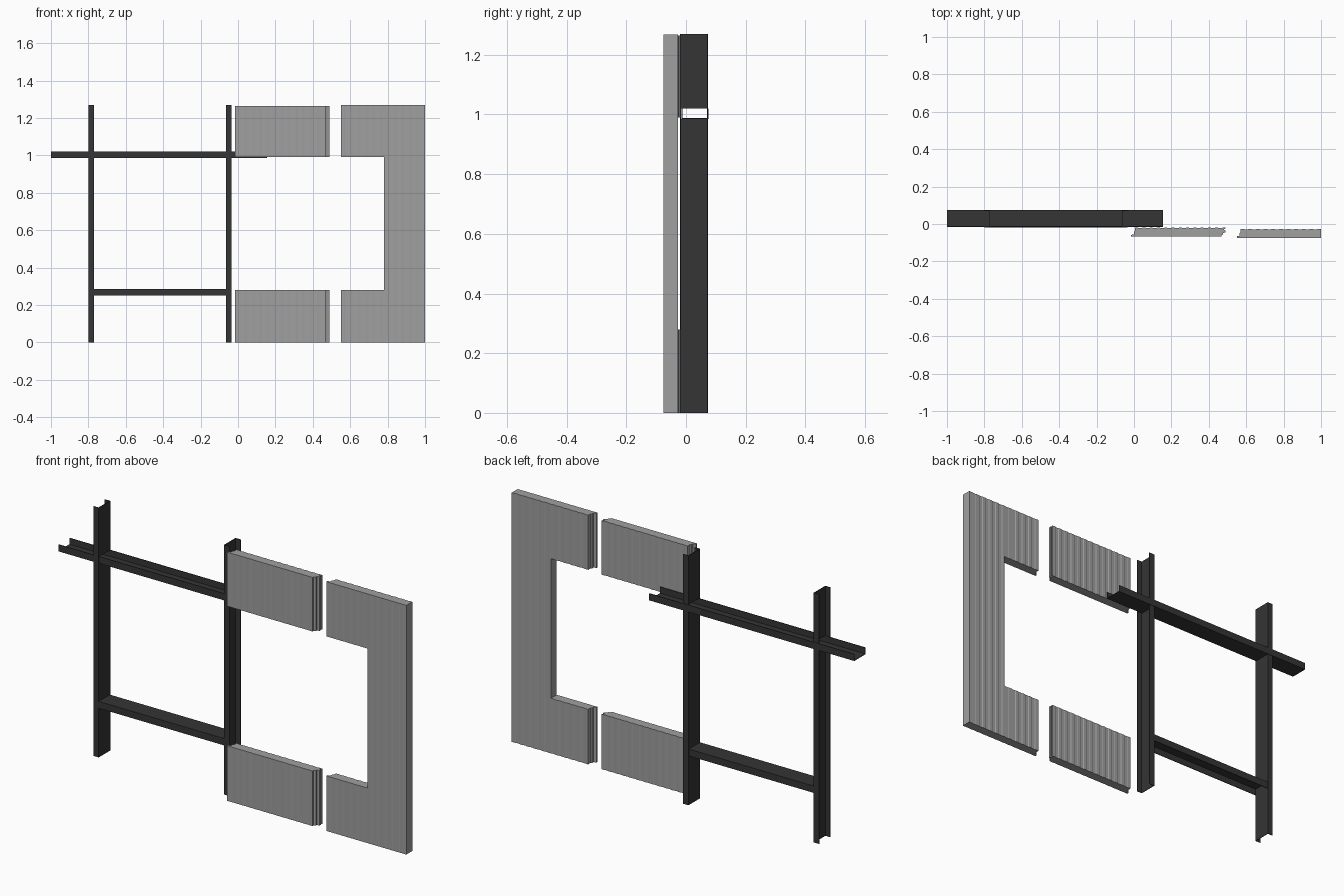
import bpy
import bmesh
from mathutils import Vector

cube = bpy.data.objects.get("Cube")
if cube:
    bpy.data.objects.remove(cube, do_unlink=True)


def material(name, value):
    m = bpy.data.materials.new(name)
    m.use_nodes = True
    colour = (value, value, value, 1)
    m.diffuse_color = colour
    m.node_tree.nodes["Principled BSDF"].inputs["Base Color"].default_value = colour
    return m


STEEL = material("dark_steel", 0.035)
PANEL = material("panel_grey", 0.35)
HEIGHT = 1.27
THICK = 0.003


def extrude(name, profile, axis, start, end, mat):
    """Sweep a closed profile along x (points are y, z) or z (points are x, y)."""
    bm = bmesh.new()
    place = (lambda a, b: (start, a, b)) if axis == "x" else (lambda a, b: (a, b, start))
    face = bm.faces.new([bm.verts.new(place(a, b)) for a, b in profile])
    swept = bmesh.ops.extrude_face_region(bm, geom=[face])
    offset = Vector((end - start, 0, 0)) if axis == "x" else Vector((0, 0, end - start))
    bmesh.ops.translate(bm, vec=offset,
                        verts=[v for v in swept["geom"] if isinstance(v, bmesh.types.BMVert)])
    bmesh.ops.recalc_face_normals(bm, faces=bm.faces)
    mesh = bpy.data.meshes.new(name)
    bm.to_mesh(mesh)
    bm.free()
    mesh.materials.append(mat)
    obj = bpy.data.objects.new(name, mesh)
    bpy.context.collection.objects.link(obj)
    return obj


def cut(obj, x0, x1, y0, y1, z0, z1):
    """Remove a box from an object."""
    box = [(x0, y0), (x1, y0), (x1, y1), (x0, y1)]
    cutter = extrude("cutter", box, "z", z0, z1, obj.data.materials[0])
    cutter.hide_render = True
    mod = obj.modifiers.new("opening", "BOOLEAN")
    mod.operation = "DIFFERENCE"
    mod.solver = "EXACT"
    mod.object = cutter
    bpy.context.view_layer.objects.active = obj
    bpy.ops.object.modifier_apply(modifier=mod.name)
    bpy.data.objects.remove(cutter, do_unlink=True)


def channel(web, tip, a0, a1):
    """C section: the web lies at 'web', flanges reach to 'tip'."""
    inner = web + (THICK if tip > web else -THICK)
    return [(web, a0), (tip, a0), (tip, a0 + THICK), (inner, a0 + THICK),
            (inner, a1 - THICK), (tip, a1 - THICK), (tip, a1), (web, a1)]


# Posts: C sections opening away from each other, webs slotted for the top rail
for name, web, tip in (("left_post", -0.77, -0.80), ("right_post", -0.065, -0.035)):
    post = extrude(name, channel(web, tip, -0.02, 0.073), "z", 0, HEIGHT, STEEL)
    cut(post, web - 0.005, web + 0.005, -0.017, 0.07, 0.985, 1.02)

# Rails: the top one opens upward, the lower one downward
for name, web, tip, y0, y1, x0, x1 in (
        ("top_rail", 0.985, 1.02, -0.015, 0.075, -1.0, 0.155),
        ("lower_rail", 0.285, 0.25, -0.02, 0.07, -0.77, -0.065)):
    section = [(y, z) for z, y in channel(web, tip, y0, y1)]
    extrude(name, section, "x", x0, x1, STEEL)


def ribs(x0, x1, y, depth):
    """Shallow ribbed face running from x0 to x1."""
    count = max(3, round(abs(x1 - x0) / 0.02)) | 1
    step = (x1 - x0) / count
    points = []
    for i in range(count):
        level = y + (depth if i % 2 else 0)
        points += [(x0 + (i + 0.1) * step, level), (x0 + (i + 0.9) * step, level)]
    points[0], points[-1] = (x0, y), (x1, y)
    return points


def panel_profile(x0, x1, front, back, tongue):
    """Ribbed board with a lapped left edge and, if asked, a stepped tongue on the right."""
    pts = ribs(x0, x1 - 0.023 if tongue else x1, front, 0.0006)
    if tongue:
        pts += [(x1 - 0.023, front + 0.008), (x1 - 0.013, front + 0.012),
                (x1 - 0.013, front + 0.02), (x1, front + 0.024),
                (x1, front + 0.034), (x1 - 0.01, front + 0.036),
                (x1 - 0.01, front + 0.042), (x1, front + 0.043)]
    pts += ribs(x1, x0 + 0.02, back, -0.002)
    pts += [(x0 + 0.02, front + 0.03), (x0 + 0.014, front + 0.026),
            (x0 + 0.014, front + 0.012), (x0, front + 0.01)]
    return pts


# Infill panels above and below the opening
infill = panel_profile(-0.015, 0.49, -0.068, -0.02, True)
extrude("upper_infill_panel", infill, "z", 0.99, 1.265, PANEL)
extrude("lower_infill_panel", infill, "z", 0, 0.28, PANEL)

# End panel with a notch around the opening
end_panel = extrude("end_panel", panel_profile(0.55, 1.0, -0.075, -0.027, False),
                    "z", 0, 1.268, PANEL)
cut(end_panel, 0.5, 0.78, -0.2, 0.1, 0.28, 0.99)
